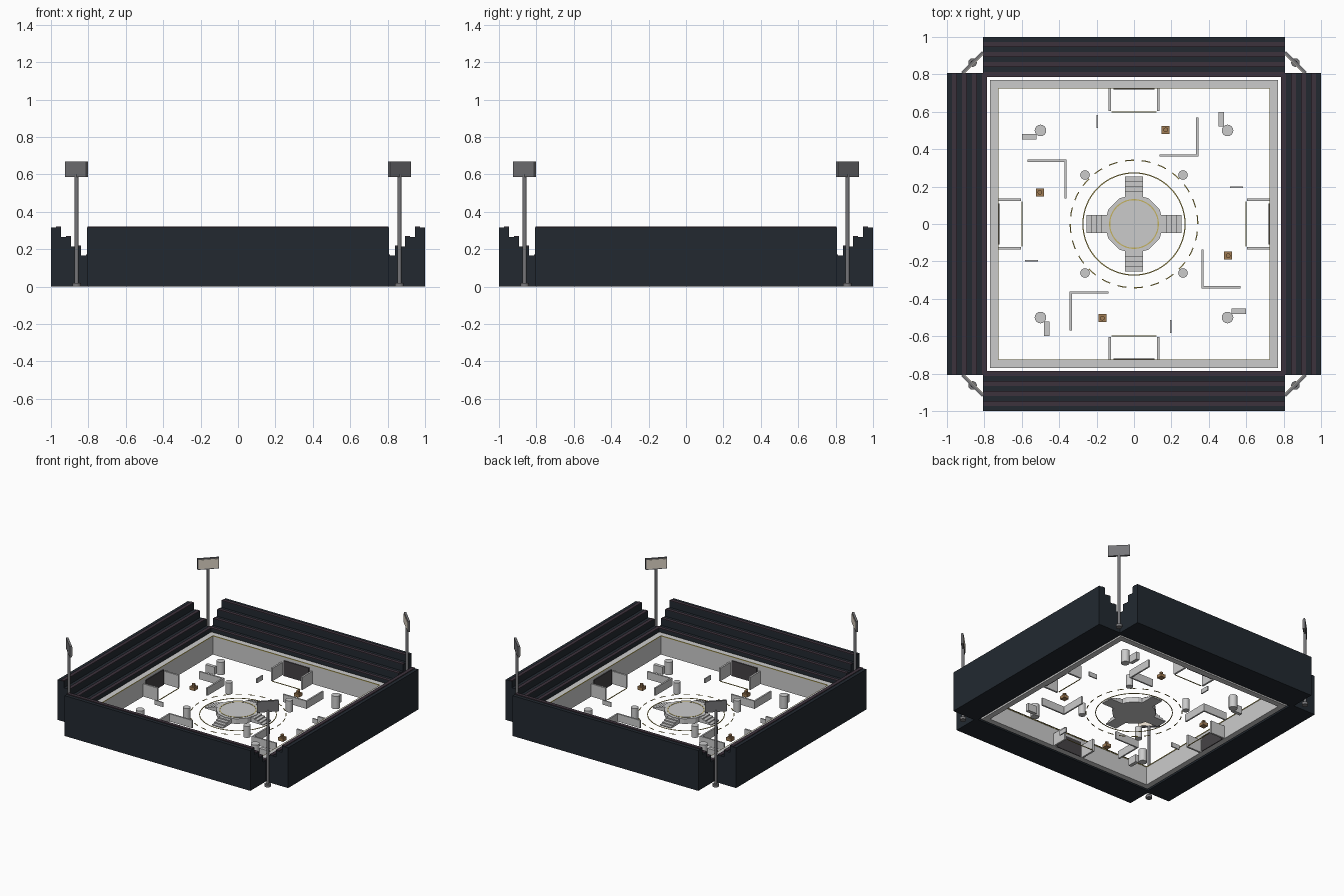
import bpy, bmesh, math
from mathutils import Matrix, Vector

if "Cube" in bpy.data.objects:
    bpy.data.objects.remove(bpy.data.objects["Cube"])


def material(name, rgb):
    m = bpy.data.materials.new(name)
    m.diffuse_color = (*rgb, 1)
    m.use_nodes = True
    m.node_tree.nodes["Principled BSDF"].inputs["Base Color"].default_value = m.diffuse_color
    return m


NAVY = material("dark_navy", (0.016, 0.022, 0.030))
PLUM = material("dark_plum", (0.045, 0.032, 0.045))
GOLD = material("gold", (0.55, 0.45, 0.12))
BROWN = material("crate_brown", (0.35, 0.20, 0.09))
DARK = material("dark_door", (0.06, 0.055, 0.06))
STEEL = material("steel", (0.18, 0.18, 0.19))
LAMP = material("warm_lamp", (0.75, 0.68, 0.58))


def finish(name, bm, mat=None, matrix=None):
    mesh = bpy.data.meshes.new(name)
    bmesh.ops.recalc_face_normals(bm, faces=bm.faces)
    bm.to_mesh(mesh)
    bm.free()
    ob = bpy.data.objects.new(name, mesh)
    bpy.context.collection.objects.link(ob)
    if mat:
        mesh.materials.append(mat)
    if matrix:
        ob.matrix_world = matrix
    return ob


def four(name, build, mat=None):
    """Four copies turned by quarter turns about the arena centre."""
    for k in range(4):
        bm = bmesh.new()
        build(bm)
        finish(f"{name}_{k + 1}", bm, mat, Matrix.Rotation(k * math.pi / 2, 4, 'Z'))


def box(bm, x0, x1, y0, y1, z0, z1, turn=0.0):
    c = Vector(((x0 + x1) / 2, (y0 + y1) / 2, (z0 + z1) / 2))
    m = Matrix.Translation(c) @ Matrix.Rotation(turn, 4, 'Z')
    m = m @ Matrix.Diagonal((x1 - x0, y1 - y0, z1 - z0, 1))
    bmesh.ops.create_cube(bm, size=1, matrix=m)


def cyl(bm, x, y, r, z0, z1, n=16, r2=None):
    bmesh.ops.create_cone(bm, cap_ends=True, segments=n, radius1=r, radius2=r if r2 is None else r2,
                          depth=z1 - z0, matrix=Matrix.Translation((x, y, (z0 + z1) / 2)))


def arc(bm, r, w, z0, z1, a0=0.0, a1=2 * math.pi, n=64):
    """Flat curved strip with rectangular section."""
    closed = a1 - a0 > 6.28
    rows = []
    for i in range(n if closed else n + 1):
        a = a0 + (a1 - a0) * i / n
        rows.append([bm.verts.new((q * math.cos(a), q * math.sin(a), z))
                     for q, z in ((r - w, z0), (r + w, z0), (r + w, z1), (r - w, z1))])
    for i in range(n):
        p, q = rows[i], rows[(i + 1) % len(rows)]
        for j in range(4):
            bm.faces.new((p[j], p[(j + 1) % 4], q[(j + 1) % 4], q[j]))
    if not closed:
        bm.faces.new(rows[0])
        bm.faces.new(rows[-1])


# Stepped stands with a bench along each step
PITCH = 0.0535


def stand(bm):
    for i in range(4):
        y = 0.786 + i * PITCH
        box(bm, -0.807, 0.807, y, y + PITCH, 0, 0.166 + 0.05 * i)


def benches(bm):
    for i in range(4):
        y = 0.786 + i * PITCH
        box(bm, -0.805, 0.805, y, y + 0.027, 0.166 + 0.05 * i, 0.171 + 0.05 * i)


four("stand", stand, NAVY)
four("stand_benches", benches, PLUM)

# Perimeter wall with gold trim
four("perimeter_wall", lambda bm: box(bm, -0.727, 0.771, 0.727, 0.771, 0, 0.15))
four("wall_trim", lambda bm: box(bm, -0.727, 0.727, 0.724, 0.728, 0.144, 0.15), GOLD)


# Gates: side walls, door and threshold
def gate(bm):
    for s in (-0.13, 0.13):
        box(bm, s - 0.007, s + 0.007, 0.603, 0.727, 0, 0.10)


four("gate_side_walls", gate)
four("gate_door", lambda bm: box(bm, -0.11, 0.11, 0.720, 0.728, 0, 0.12), DARK)
four("gate_threshold", lambda bm: box(bm, -0.12, 0.12, 0.595, 0.601, 0, 0.004), GOLD)

# Central platform with stairs
bm = bmesh.new()
cyl(bm, 0, 0, 0.158, 0, 0.04, 12)
finish("platform", bm)
bm = bmesh.new()
arc(bm, 0.13, 0.003, 0.039, 0.042)
finish("platform_ring", bm, GOLD)


def stairs(bm):
    for i in range(4):
        box(bm, -0.047, 0.047, 0.145, 0.255 - i * 0.026, i * 0.009, (i + 1) * 0.009)


four("platform_stairs", stairs)

# Floor markings
bm = bmesh.new()
arc(bm, 0.273, 0.003, 0, 0.003)
finish("floor_ring", bm, GOLD)
bm = bmesh.new()
for i in range(24):
    a = 2 * math.pi * i / 24
    arc(bm, 0.341, 0.003, 0, 0.003, a, a + 0.14, 4)
finish("floor_dashes", bm, GOLD)

# Pillars
four("inner_pillar", lambda bm: cyl(bm, 0.262, 0.262, 0.026, 0, 0.09))
four("outer_pillar", lambda bm: cyl(bm, 0.5, 0.5, 0.031, 0, 0.10))


# Cover: corner walls, blocks and low barriers
def corner_wall(bm):
    box(bm, 0.332, 0.344, 0.36, 0.57, 0, 0.06)
    box(bm, 0.137, 0.332, 0.36, 0.372, 0, 0.06)


four("corner_cover_wall", corner_wall)
four("cover_block", lambda bm: box(bm, -0.60, -0.522, 0.453, 0.48, 0, 0.06))
four("low_barrier", lambda bm: box(bm, -0.201, -0.192, 0.512, 0.584, 0, 0.035))


# Supply crates with a small knob on top
four("crate", lambda bm: box(bm, 0.148, 0.191, 0.482, 0.525, 0, 0.025), BROWN)
four("crate_knob", lambda bm: cyl(bm, 0.1695, 0.5035, 0.013, 0.025, 0.045, 8), BROWN)


# Corner floodlights
def mast(bm):
    cyl(bm, 0.863, 0.863, 0.023, 0, 0.02)
    cyl(bm, 0.863, 0.863, 0.011, 0.02, 0.60, 12)


D = math.pi / 4
four("light_mast", mast, STEEL)
four("light_housing", lambda bm: box(bm, 0.855, 0.871, 0.785, 0.941, 0.585, 0.67, D), STEEL)
four("light_panel", lambda bm: box(bm, 0.8545, 0.8595, 0.785, 0.929, 0.592, 0.663, D), LAMP)

# Smooth the round sides only
for ob in bpy.data.objects:
    if "pillar" in ob.name or "mast" in ob.name:
        ob.data.shade_smooth()
        ob.data.set_sharp_from_angle(angle=math.radians(35))
